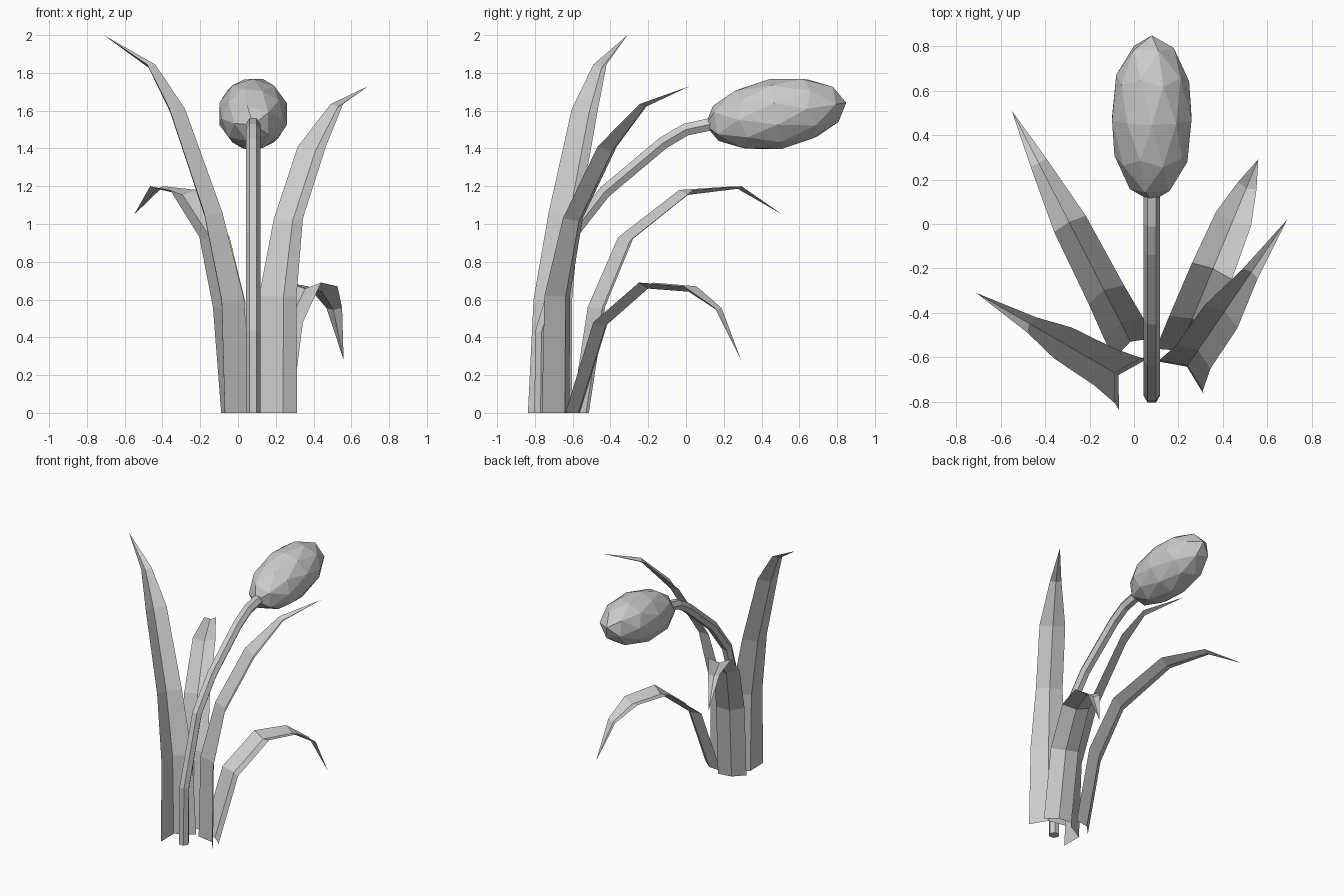
import bpy, bmesh, math
from mathutils import Vector, Matrix

if "Cube" in bpy.data.objects:
    bpy.data.objects.remove(bpy.data.objects["Cube"], do_unlink=True)

# One plain grey for the whole plant
grey = bpy.data.materials.new("plain_grey")
grey.use_nodes = True
colour = (0.6, 0.6, 0.6, 1)
grey.diffuse_color = colour
grey.node_tree.nodes["Principled BSDF"].inputs["Base Color"].default_value = colour


def add_object(name, bm):
    """Turn a bmesh into a flat-shaded grey object."""
    mesh = bpy.data.meshes.new(name)
    bm.to_mesh(mesh)
    bm.free()
    mesh.materials.append(grey)
    obj = bpy.data.objects.new(name, mesh)
    bpy.context.collection.objects.link(obj)
    return obj


def tangent(points, i):
    """Direction of a path at point i, averaged over its neighbours."""
    before = points[max(i - 1, 0)]
    after = points[min(i + 1, len(points) - 1)]
    return (after - before).normalized()


def leaf(name, base, heading, fold, profile):
    """A folded blade; profile rows are (reach, height, half width)."""
    angle = math.radians(heading)
    out = Vector((math.cos(angle), math.sin(angle), 0))
    side = Vector((-out.y, out.x, 0))
    up = Vector((0, 0, 1))
    root = Vector((*base, 0))
    spine = [root + out * reach + up * height for reach, height, _ in profile]
    bm = bmesh.new()
    rows = []
    for i, centre in enumerate(spine[:-1]):
        half = profile[i][2]
        along = tangent(spine, i)
        under = out * along.z - up * along.dot(out)
        rib = centre + under * half * fold
        if i == 0:
            rib.z = 0
        rows.append([bm.verts.new(p) for p in
                     (centre - side * half, rib, centre + side * half)])
    for low, high in zip(rows, rows[1:]):
        for k in range(2):
            bm.faces.new((low[k], low[k + 1], high[k + 1], high[k]))
    # Pointed tip
    tip = bm.verts.new(spine[-1])
    for k in range(2):
        bm.faces.new((rows[-1][k], rows[-1][k + 1], tip))
    return add_object(name, bm)


# Two upright leaves
leaf("tall_right_leaf", (0, -0.72), 150, 0.6,
     [(0, 0, 0.135), (0.03, 0.6, 0.118), (0.15, 1.06, 0.095),
      (0.37, 1.61, 0.08), (0.53, 1.845, 0.04), (0.82, 2, 0)])
leaf("tall_left_leaf", (0.205, -0.69), 55.7, 0.45,
     [(0, 0, 0.13), (0.01, 0.62, 0.12), (0.11, 1.03, 0.093),
      (0.33, 1.41, 0.09), (0.565, 1.635, 0.04), (0.86, 1.73, 0)])

# Two drooping leaves
leaf("drooping_left_leaf", (0.19, -0.6), 67.5, 0.35,
     [(0, 0, 0.1), (0.16, 0.48, 0.1), (0.42, 0.69, 0.097),
      (0.675, 0.67, 0.085), (0.835, 0.555, 0.045), (0.965, 0.28, 0)])
leaf("drooping_right_leaf", (0, -0.56), 117.2, 0.35,
     [(0, 0, 0.1), (0.096, 0.56, 0.1), (0.272, 0.93, 0.09),
      (0.63, 1.18, 0.08), (0.94, 1.2, 0.04), (1.203, 1.05, 0)])

# Arching six-sided stem
STEM_X, RADIUS, SIDES = 0.08, 0.038, 6
path = [Vector((STEM_X, y, z)) for y, z in
        [(-0.77, 0), (-0.765, 0.43), (-0.61, 0.94), (-0.43, 1.17),
         (-0.12, 1.43), (0, 1.5), (0.14, 1.53)]]
bm = bmesh.new()
rings = []
across = Vector((1, 0, 0))
for i, centre in enumerate(path):
    along = Vector((0, 0, 1)) if i == 0 else tangent(path, i)
    upright = along.cross(across)
    ring = []
    for k in range(SIDES):
        a = math.tau * k / SIDES
        ring.append(bm.verts.new(
            centre + (across * math.cos(a) + upright * math.sin(a)) * RADIUS))
    rings.append(ring)
for low, high in zip(rings, rings[1:]):
    for k in range(SIDES):
        n = (k + 1) % SIDES
        bm.faces.new((low[k], low[n], high[n], high[k]))
bm.faces.new(rings[0][::-1])
bm.faces.new(rings[-1])
add_object("stem", bm)

# Faceted closed bud, nodding on the end of the stem
bm = bmesh.new()
shape = (Matrix.Translation((STEM_X, 0.475, 1.583))
         @ Matrix.Rotation(math.radians(-81), 4, "X")
         @ Matrix.Diagonal((0.188, 0.188, 0.378, 1)))
bmesh.ops.create_icosphere(bm, subdivisions=2, radius=1, matrix=shape)
add_object("flower_bud", bm)
